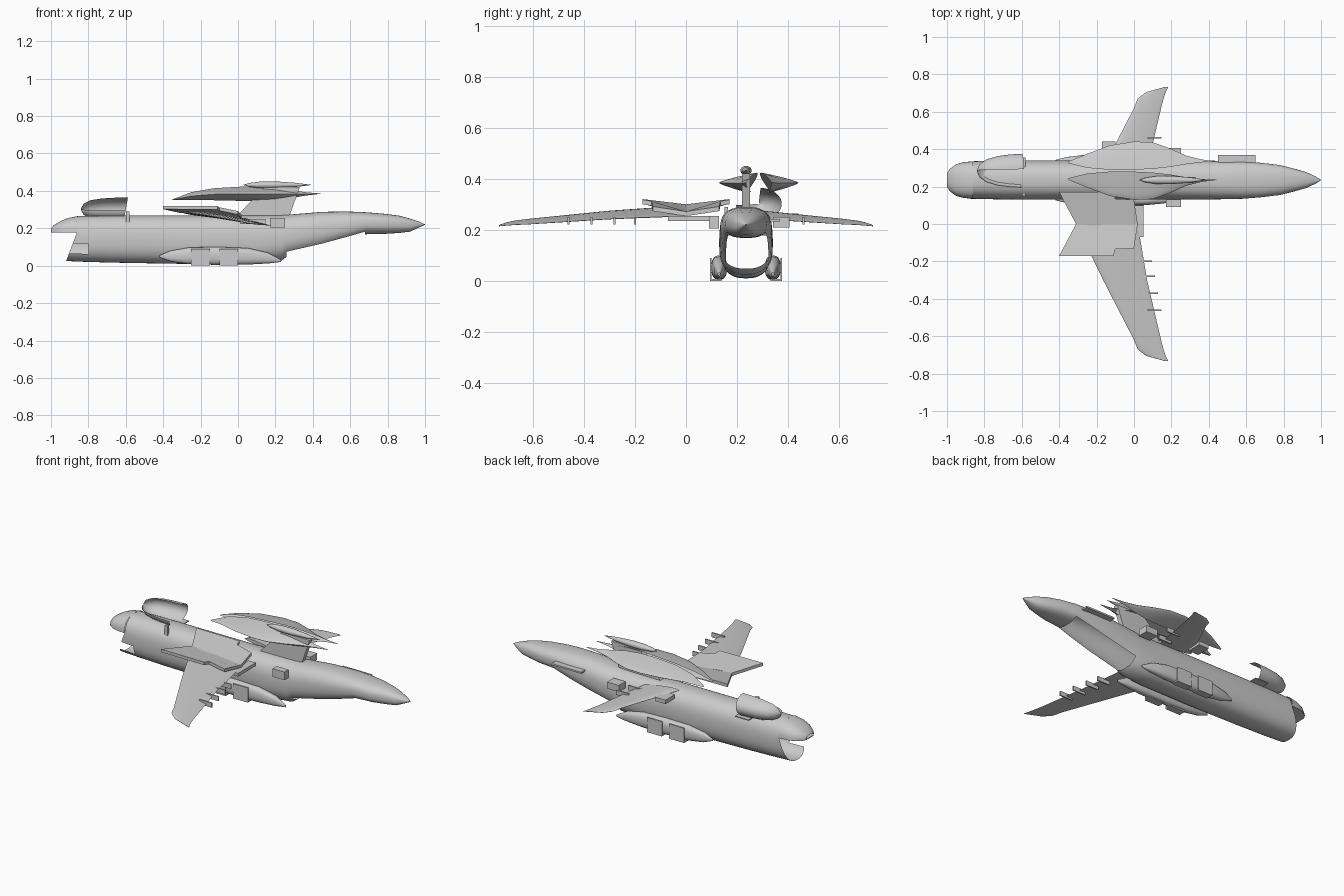
import bpy, bmesh
from math import cos, sin, pi, radians

old = bpy.data.objects.get("Cube")
if old:
    bpy.data.objects.remove(old, do_unlink=True)

CY = 0.235  # fuselage centre line
grey = bpy.data.materials.new("light_grey")
grey.use_nodes = True
grey.diffuse_color = (0.6, 0.6, 0.6, 1)
grey.node_tree.nodes["Principled BSDF"].inputs["Base Color"].default_value = (0.6, 0.6, 0.6, 1)


def finish(name, bm, angle=35):
    bmesh.ops.recalc_face_normals(bm, faces=bm.faces)
    mesh = bpy.data.meshes.new(name)
    bm.to_mesh(mesh)
    bm.free()
    mesh.materials.append(grey)
    for p in mesh.polygons:
        p.use_smooth = True
    mesh.set_sharp_from_angle(angle=radians(angle))
    ob = bpy.data.objects.new(name, mesh)
    bpy.context.collection.objects.link(ob)
    return ob


def loft(name, rings, closed=True, caps=False, skip=None):
    bm = bmesh.new()
    rows = [[bm.verts.new(p) for p in r] for r in rings]
    n = len(rows[0])
    for a, b in zip(rows, rows[1:]):
        for i in range(n if closed else n - 1):
            j = (i + 1) % n
            quad = (a[i], a[j], b[j], b[i])
            if skip and skip(sum((v.co for v in quad), quad[0].co * 0) / 4, i / n):
                continue
            bm.faces.new(quad)
    if caps:
        bm.faces.new(rows[0])
        bm.faces.new(rows[-1])
    loose = [v for v in bm.verts if not v.link_faces]
    bmesh.ops.delete(bm, geom=loose, context='VERTS')
    return finish(name, bm)


def power(v, p):
    return abs(v) ** p * (1 if v > 0 else -1)


def section(x, lo, hi, w, y=CY, start=0, end=360, n=40, p=0.8):
    """Rounded cross-section across the x axis."""
    out = []
    for i in range(n):
        a = radians(start + (end - start) * i / (n if end - start == 360 else n - 1))
        out.append((x, y + w * power(cos(a), p), (lo + hi) / 2 + (hi - lo) / 2 * power(sin(a), p)))
    return out


def prism(name, outline, place):
    """Solid slab: place(u, v, side) gives the point on either face."""
    return loft(name, [[place(u, v, s) for u, v in outline] for s in (0, 1)], caps=True)


def box(name, x, y, z):
    return prism(name, [(x[0], y[0]), (x[1], y[0]), (x[1], y[1]), (x[0], y[1])],
                 lambda u, v, s: (u, v, z[s]))


# Hollow fuselage with slanted open front and open rear ramp bay
body = [(-0.86, 0.025, 0.265, 0.1), (-0.6, 0.015, 0.268, 0.105), (-0.3, 0.01, 0.268, 0.105),
        (0.1, 0.012, 0.268, 0.105), (0.23, 0.025, 0.27, 0.105), (0.26, 0.048, 0.272, 0.105),
        (0.45, 0.095, 0.288, 0.103), (0.58, 0.135, 0.29, 0.1), (0.68, 0.168, 0.286, 0.092),
        (0.78, 0.17, 0.278, 0.08), (0.86, 0.175, 0.268, 0.06), (0.92, 0.182, 0.252, 0.043),
        (0.97, 0.205, 0.235, 0.02), (1.0, 0.219, 0.221, 0.001)]
rings = [section(*s) for s in body]
rings[0] = [(x - max(0, 0.18 - z) * 0.38, y, z) for x, y, z in rings[0]]


def opening(c, turn):
    ramp = 0.25 < c.x < 0.68 and 0.6 < turn < 0.88
    door = c.x < -0.83 and c.y < CY and 0.06 < c.z < 0.13
    return ramp or door


rings.insert(1, section(-0.8, 0.02, 0.266, 0.102))
loft("fuselage", rings, skip=opening)

# Cockpit roof in front of the open nose
roof = [(-1.0, 0.18, 0.2, 0.035), (-0.985, 0.18, 0.217, 0.06), (-0.95, 0.18, 0.238, 0.085),
        (-0.91, 0.18, 0.255, 0.096), (-0.86, 0.18, 0.265, 0.1)]
loft("cockpit_roof", [section(x, 2 * lo - hi, hi, w, start=0, end=180, n=20)
                      for x, lo, hi, w in roof], closed=False)
prism("cockpit_floor", [(r[0], CY + s * r[3]) for s in (-1, 1) for r in roof[::s]],
      lambda u, v, s: (u, v, 0.178 + s * 0.004))

# Raised nose visor, an open scoop
visor = []
for x, w, h in [(-0.84, 0.004, 0.004), (-0.825, 0.035, 0.03), (-0.79, 0.06, 0.048),
                (-0.73, 0.078, 0.058), (-0.66, 0.087, 0.062), (-0.6, 0.09, 0.063)]:
    ring = section(x, 0.302 - h, 0.302 + h, w, 0.285, -175, 85, 28, 1)
    visor.append([(px + max(0, x + 0.8) * (z - 0.3) * 0.9, y, z) for px, y, z in ring])
loft("nose_visor", visor, closed=False)

# Wings: one airfoil helper, the left half starts outside the body
stations = [(0, -0.31, 0.02, 0.29, 0.255, 0.03), (0.3, -0.165, 0.07, 0.27, 0.243, 0.024),
            (0.62, 0.0, 0.145, 0.24, 0.222, 0.014), (0.67, 0.02, 0.158, 0.234, 0.22, 0.012),
            (0.705, 0.065, 0.17, 0.227, 0.217, 0.009), (0.733, 0.165, 0.183, 0.218, 0.214, 0.003)]


def airfoil(y, x0, x1, z0, z1, t):
    out = []
    for i in range(20):
        a = 2 * pi * i / 20
        f = (1 - cos(a)) / 2
        out.append((x0 + (x1 - x0) * f, y,
                    z0 + (z1 - z0) * f + t / 2 * sin(a) * (1.15 - 0.6 * f)))
    return out


for name, side, first in (("front_wing", -1, 0), ("back_wing", 1, 1)):
    loft(name, [airfoil(side * s[0], *s[1:]) for s in stations[first:]], caps=True)
    # Flap track stubs behind the trailing edge
    for k, y in enumerate((0.2, 0.28, 0.37, 0.46)):
        if side < 0 or y > 0.35:
            te = 0.02 + 0.2 * y
            box(f"{name}_flap_track_{k}", (te - 0.05, te + 0.035),
                (side * y - 0.004, side * y + 0.004), (0.222, 0.25))

# Wing centre plate, notched in front, with a shallow V
half = [(-0.31, 0), (-0.4, 0.17), (-0.11, 0.17), (-0.1, 0.135), (0.0, 0.13), (0.02, 0)]
for side in (-1, 1):
    prism(f"wing_centre_plate_{'back' if side > 0 else 'front'}", half,
          lambda u, v, s: (u, side * v, 0.282 + 0.12 * v + s * 0.018 - max(0, u + 0.12) * 0.2))
box("centre_flap", (0.0, 0.05), (-0.07, 0.1), (0.235, 0.255))

# Pair of leaf-shaped fairing shells floating above the body
leaf = [(-0.35, 0.05, 0.04, 0.355, 0.35), (-0.25, 0.09, 0.015, 0.393, 0.352),
        (-0.13, 0.135, 0.005, 0.414, 0.35), (0.0, 0.156, 0.005, 0.422, 0.347),
        (0.1, 0.152, 0.01, 0.424, 0.345), (0.19, 0.12, 0.02, 0.419, 0.348),
        (0.28, 0.08, 0.035, 0.405, 0.36), (0.36, 0.06, 0.045, 0.393, 0.375),
        (0.44, 0.05, 0.048, 0.386, 0.384)]
for side in (-1, 1):
    shell = []
    for x, out, inn, hi, lo in leaf:
        ring = []
        for i in range(17):
            a = -1 + i / 8
            reach = 1 - abs(a) ** 1.4
            inner = inn + (0.03 * (out - inn) / 0.15 if a < 0 else 0)
            mid = lo + (hi - lo) * 0.5
            ring.append((x, 0.285 + side * (inner + (out - inner) * reach), mid + (hi - lo) / 2 * a))
        shell.append(ring)
    loft(f"fairing_shell_{'back' if side > 0 else 'front'}", shell, closed=False)

# Tail fin with bullet fairing on top
prism("tail_fin", [(-0.02, 0.25), (0.27, 0.25), (0.33, 0.42), (0.14, 0.42)],
      lambda u, v, s: (u, CY - 0.015 + 0.03 * s, v))
loft("fin_bullet", [section(x, 0.432 - r * 0.85, 0.432 + r * 0.85, r, n=16, p=1) for x, r in
                    ((0.03, 0.001), (0.06, 0.012), (0.12, 0.021), (0.2, 0.022),
                     (0.3, 0.014), (0.39, 0.001))])

# Landing gear sponsons with open doors
for side in (-1, 1):
    tag = "back" if side > 0 else "front"
    y = CY + side * 0.105
    loft(f"sponson_{tag}", [section(x, lo, hi, w, y, n=20) for x, lo, hi, w in
                            ((-0.42, 0.045, 0.055, 0.003), (-0.36, 0.022, 0.08, 0.018),
                             (-0.26, 0.008, 0.098, 0.03), (-0.1, 0.004, 0.1, 0.031),
                             (0.05, 0.006, 0.095, 0.03), (0.16, 0.012, 0.07, 0.02),
                             (0.23, 0.02, 0.032, 0.004))])
    for k, x in enumerate((-0.25, -0.1)):
        span = sorted((y + side * 0.03, y + side * 0.036))
        box(f"gear_door_{tag}_{k}", (x, x + 0.1), span, (0.008, 0.09))
        span = sorted((y - side * 0.01, y + side * 0.036))
        box(f"gear_door_sill_{tag}_{k}", (x, x + 0.1), span, (0.0, 0.008))

# Small panels, hatches and brackets
box("roof_hatch", (-0.67, -0.58), (0.3, 0.355), (0.24, 0.246))
box("side_probe", (-0.6, -0.58), (0.15, 0.165), (0.23, 0.29))
box("rear_side_panel", (0.45, 0.65), (0.32, 0.368), (0.232, 0.242))
box("root_bracket_front", (0.17, 0.25), (0.09, 0.13), (0.205, 0.255))
box("wing_bracket_back", (-0.17, -0.1), (0.35, 0.44), (0.24, 0.265))
box("root_bracket_back", (0.17, 0.25), (0.34, 0.405), (0.21, 0.25))
